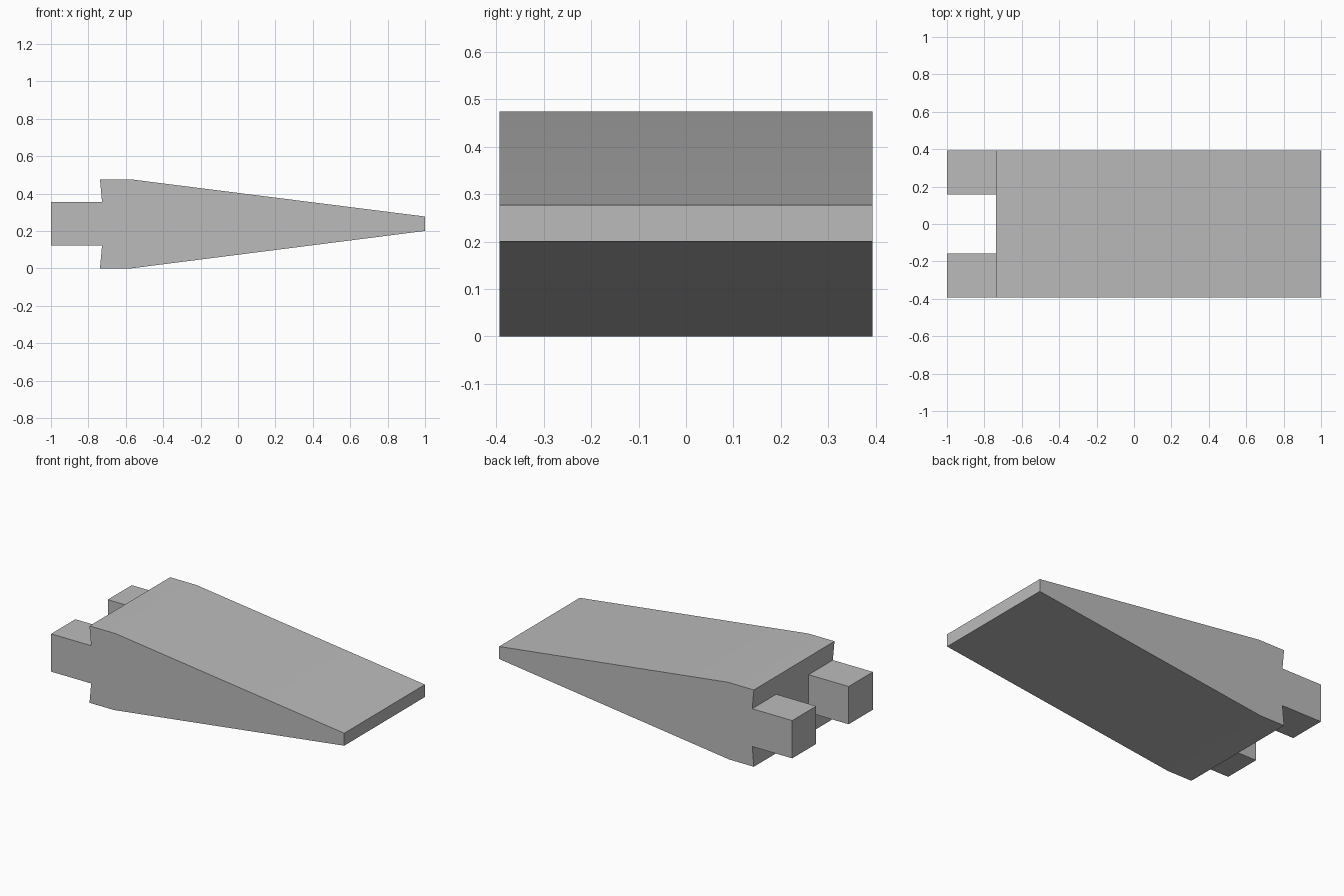
import bpy
import bmesh

cube = bpy.data.objects.get("Cube")
if cube:
    bpy.data.objects.remove(cube, do_unlink=True)

HALF_WIDTH = 0.393
NECK_X = -0.727
LUG_LENGTH = 0.273

# Plain grey material
grey = bpy.data.materials.new("plain grey")
grey.use_nodes = True
colour = (0.5, 0.5, 0.5, 1)
grey.diffuse_color = colour
grey.node_tree.nodes["Principled BSDF"].inputs["Base Color"].default_value = colour

# Tapered wedge: side profile (x, z) swept across the width
profile = [(-0.738, 0), (-0.57, 0), (1, 0.2), (1, 0.277), (-0.56, 0.474),
           (-0.738, 0.474), (NECK_X, 0.355), (NECK_X, 0.122)]
bm = bmesh.new()
side = bm.faces.new([bm.verts.new((x, -HALF_WIDTH, z)) for x, z in profile])
swept = bmesh.ops.extrude_face_region(bm, geom=[side])["geom"]
bmesh.ops.translate(bm, vec=(0, 2 * HALF_WIDTH, 0),
                    verts=[v for v in swept if isinstance(v, bmesh.types.BMVert)])


def neck_faces():
    return [f for f in bm.faces if all(abs(v.co.x - NECK_X) < 0.001 for v in f.verts)]


# Split the blunt end's middle band, then pull out the two hinge lugs
for y in (-0.157, 0.159):
    faces = neck_faces()
    parts = faces + list({e for f in faces for e in f.edges} | {v for f in faces for v in f.verts})
    bmesh.ops.bisect_plane(bm, geom=parts, plane_co=(0, y, 0), plane_no=(0, 1, 0))
outer = [f for f in neck_faces() if abs(f.calc_center_median().y) > 0.1]
pulled = bmesh.ops.extrude_face_region(bm, geom=outer)["geom"]
bmesh.ops.translate(bm, vec=(-LUG_LENGTH, 0, 0),
                    verts=[v for v in pulled if isinstance(v, bmesh.types.BMVert)])
bmesh.ops.delete(bm, geom=[f for f in outer if f.is_valid], context="FACES_ONLY")
bmesh.ops.recalc_face_normals(bm, faces=bm.faces)

mesh = bpy.data.meshes.new("wedge_flap")
bm.to_mesh(mesh)
bm.free()
mesh.materials.append(grey)
flap = bpy.data.objects.new("wedge_flap", mesh)
bpy.context.collection.objects.link(flap)

# Soften only the shallow bends
bpy.context.view_layer.objects.active = flap
flap.select_set(True)
bpy.ops.object.shade_smooth_by_angle()
